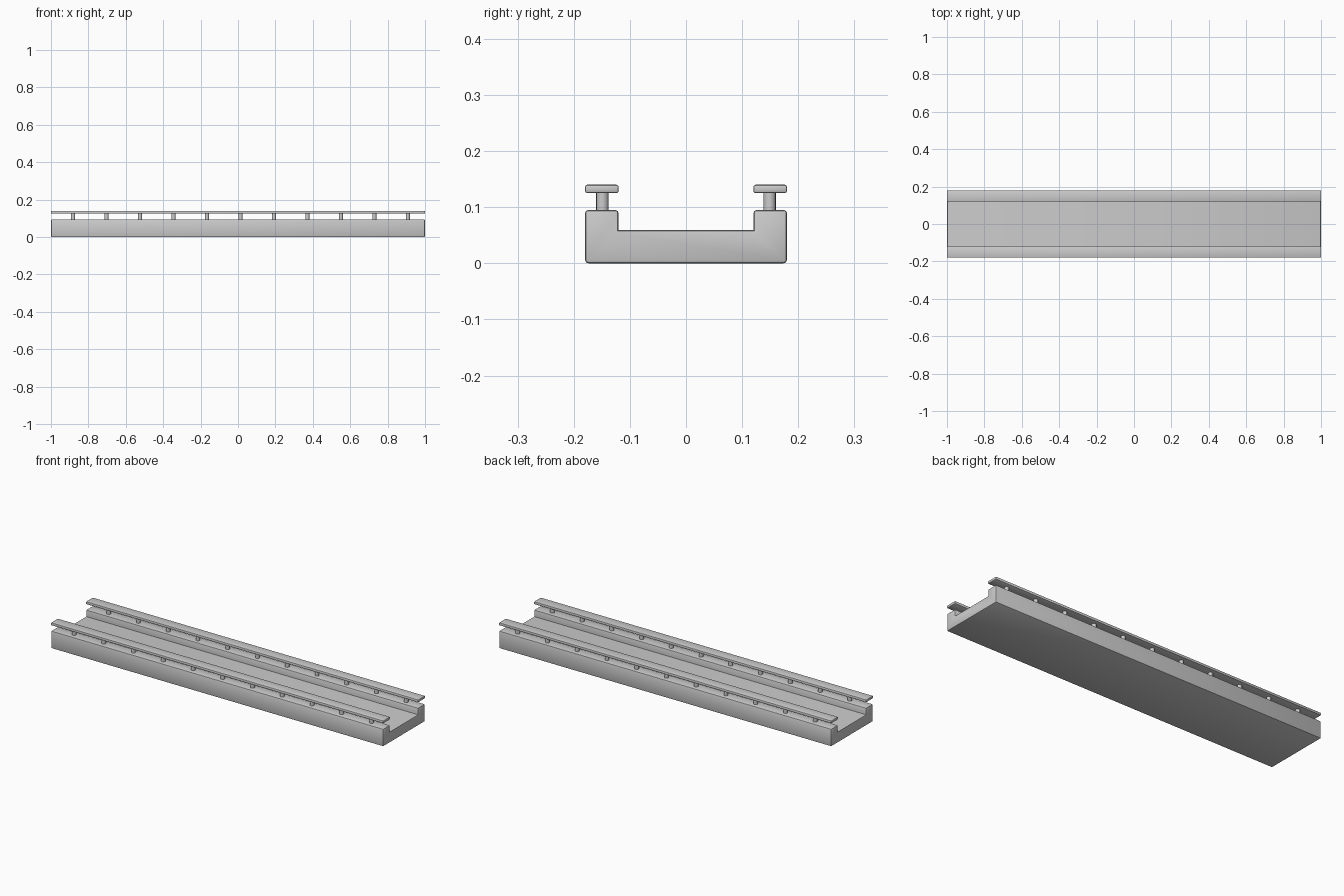
import bpy, bmesh, math

if "Cube" in bpy.data.objects:
    bpy.data.objects.remove(bpy.data.objects["Cube"])


def finish(bm, name, smooth=True):
    mesh = bpy.data.meshes.new(name)
    bm.to_mesh(mesh)
    bm.free()
    ob = bpy.data.objects.new(name, mesh)
    bpy.context.collection.objects.link(ob)
    if smooth:
        bpy.ops.object.select_all(action='DESELECT')
        ob.select_set(True)
        bpy.context.view_layer.objects.active = ob
        bpy.ops.object.shade_smooth_by_angle(angle=math.radians(35))
    return ob


def extruded_bar(name, profile, bevel):
    # y-z profile swept along x, with rounded outer edges
    bm = bmesh.new()
    face = bm.faces.new([bm.verts.new((-1, y, z)) for y, z in profile])
    ext = bmesh.ops.extrude_face_region(bm, geom=[face], use_keep_orig=True)
    verts = [g for g in ext['geom'] if isinstance(g, bmesh.types.BMVert)]
    bmesh.ops.translate(bm, verts=verts, vec=(2, 0, 0))
    bmesh.ops.recalc_face_normals(bm, faces=bm.faces[:])
    bm.normal_update()
    edges = [e for e in bm.edges if e.is_convex]
    bmesh.ops.bevel(bm, geom=edges, offset=bevel, segments=2, profile=0.5,
                    affect='EDGES', clamp_overlap=True)
    return finish(bm, name)


# Channel-shaped base with a raised curb on each side
half = [(0.18, 0), (0.18, 0.095), (0.12, 0.095), (0.12, 0.059)]
extruded_bar("base", half + [(-y, z) for y, z in reversed(half)], 0.006)

for side, label in ((-1, "front"), (1, "back")):
    # Flat handrail above the curb
    a, b = sorted((side * 0.12, side * 0.18))
    extruded_bar(label + "_rail",
                 [(a, 0.125), (b, 0.125), (b, 0.14), (a, 0.14)], 0.004)

    # Row of short round posts carrying the rail
    for i in range(11):
        bm = bmesh.new()
        bmesh.ops.create_cone(bm, cap_ends=True, segments=16,
                              radius1=0.011, radius2=0.011, depth=0.04)
        post = finish(bm, f"{label}_post_{i + 1}")
        post.location = (-0.882 + i * 0.179, side * 0.149, 0.11)
